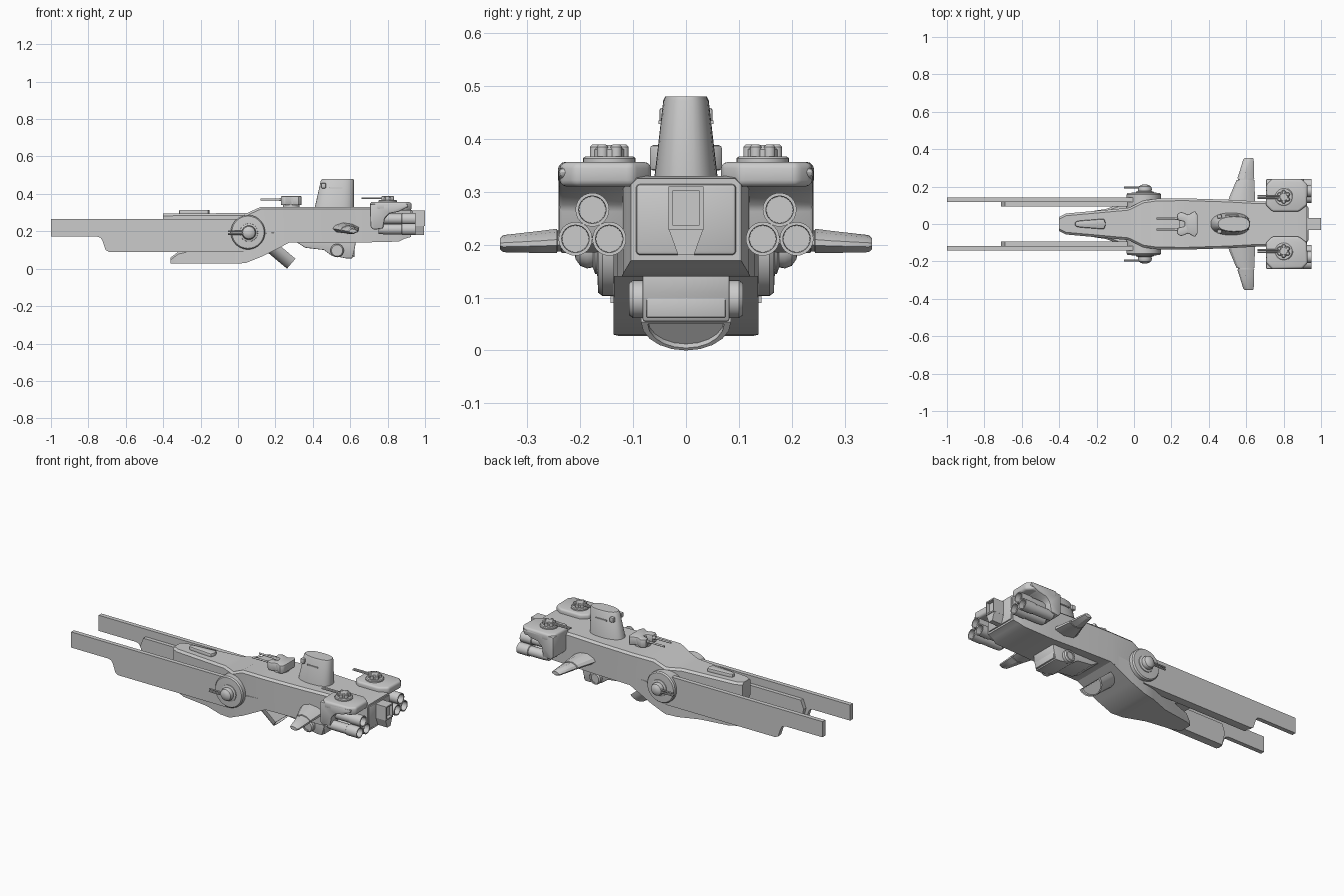
import bpy, bmesh, math
from mathutils import Vector

TAU = 2 * math.pi


def finish(name, bm, bevel=0, seg=2):
    bmesh.ops.recalc_face_normals(bm, faces=bm.faces[:])
    if bevel:
        edges = [e for e in bm.edges if e.calc_face_angle(0) > 0.6]
        bmesh.ops.bevel(bm, geom=edges, offset=bevel, segments=seg, profile=0.5,
                        affect='EDGES', clamp_overlap=True)
        bmesh.ops.recalc_face_normals(bm, faces=bm.faces[:])
    for f in bm.faces:
        f.smooth = True
    for e in bm.edges:
        e.smooth = e.calc_face_angle(0) < math.radians(32)
    me = bpy.data.meshes.new(name)
    bm.to_mesh(me)
    bm.free()
    ob = bpy.data.objects.new(name, me)
    bpy.context.collection.objects.link(ob)
    return ob


def loft(name, rings, bevel=0, seg=2):
    """Skin a list of equal-length rings and cap both ends."""
    bm = bmesh.new()
    vs = [[bm.verts.new(p) for p in r] for r in rings]
    n = len(vs[0])
    for a, b in zip(vs, vs[1:]):
        for i in range(n):
            bm.faces.new((a[i], a[(i + 1) % n], b[(i + 1) % n], b[i]))
    bm.faces.new(vs[0])
    bm.faces.new(vs[-1])
    return finish(name, bm, bevel, seg)


def prism(name, pts, axis, a, b, bevel=0, seg=2):
    """Extrude a 2D outline along y (xz outline), z (xy) or x (yz)."""
    put = {'y': lambda p, t: (p[0], t, p[1]), 'z': lambda p, t: (p[0], p[1], t),
           'x': lambda p, t: (t, p[0], p[1])}[axis]
    return loft(name, [[put(p, t) for p in pts] for t in (a, b)], bevel, seg)


def box(name, x0, x1, y0, y1, z0, z1, bevel=0):
    return prism(name, [(x0, y0), (x1, y0), (x1, y1), (x0, y1)], 'z', z0, z1, bevel)


def lathe(name, origin, axis, profile, n=24):
    """Revolve (radius, distance) pairs round an axis."""
    d = Vector(axis).normalized()
    u = d.orthogonal().normalized()
    v = d.cross(u)
    o = Vector(origin)
    return loft(name, [[o + d * t + (u * math.cos(TAU * i / n) + v * math.sin(TAU * i / n)) * r
                        for i in range(n)] for r, t in profile])


# Main hull: chamfered sections (x, bottom, top, half width)
def section(x, zb, zt, w, c=0.012):
    return [(x, -w, zb), (x, w, zb), (x, w, zt - c), (x, w - c, zt), (x, c - w, zt), (x, -w, zt - c)]


loft("hull", [section(*s) for s in (
    (-0.40, 0.20, 0.295, 0.038), (-0.365, 0.14, 0.295, 0.056), (-0.03, 0.05, 0.297, 0.086),
    (0.05, 0.05, 0.298, 0.125), (0.12, 0.08, 0.33, 0.135), (0.27, 0.14, 0.33, 0.137),
    (0.50, 0.14, 0.33, 0.13), (0.66, 0.14, 0.33, 0.121), (0.86, 0.145, 0.33, 0.119),
    (0.89, 0.16, 0.33, 0.11), (0.925, 0.17, 0.325, 0.104))])
loft("keel", [section(*s) for s in (
    (-0.36, 0.028, 0.06, 0.035), (-0.32, 0.027, 0.09, 0.055), (-0.15, 0.027, 0.13, 0.08),
    (-0.03, 0.027, 0.18, 0.125), (0.04, 0.03, 0.19, 0.137), (0.13, 0.066, 0.2, 0.137),
    (0.28, 0.142, 0.21, 0.136))])
prism("deck_blister", [(-0.315, -0.012), (-0.29, -0.018), (-0.16, -0.028), (-0.15, 0),
                       (-0.16, 0.028), (-0.29, 0.018), (-0.315, 0.012)], 'z', 0.285, 0.315, 0.007)

# Tower: egg-shaped sections leaning back
def egg(x0, x1, w, z):
    c, h = (x0 + x1) / 2, (x1 - x0) / 2
    out = []
    for i in range(32):
        a = TAU * i / 32
        k = 0.75 if math.cos(a) > 0 else 1.0
        out.append((c + h * math.copysign(abs(math.cos(a)) ** k, math.cos(a)),
                    w * math.copysign(abs(math.sin(a)) ** 0.8, math.sin(a)), z))
    return out


loft("tower", [egg(0.41, 0.62, 0.06, 0.325), egg(0.443, 0.62, 0.043, 0.472), egg(0.45, 0.617, 0.039, 0.48)])

# Dorsal gun turret with notched body
half = [(0.27, 0.012), (0.235, 0.02), (0.228, 0.05), (0.25, 0.066), (0.29, 0.05), (0.325, 0.07), (0.34, 0.05)]
prism("dorsal_turret", half + [(x, -y) for x, y in reversed(half)], 'z', 0.34, 0.388, 0.006)
lathe("dorsal_turret_base", (0.285, 0, 0.325), (0, 0, 1), [(0.045, 0), (0.045, 0.02)])

# Ventral scoop: D-shaped tube leaning backward
d, nrm = Vector((0.766, 0, -0.643)), Vector((0.643, 0, 0.766))
end = Vector((0.262, 0, 0.0))
arc = [(0.085 * math.cos(math.pi * i / 10), 0.07 * (1 - math.sin(math.pi * i / 10))) for i in range(11)]


def scoop_ring(t, k=1.0):
    return [end + d * t + nrm * (0.04 + (h - 0.04) * k) + Vector((0, y * k, 0)) for y, h in arc]


loft("ventral_scoop", [scoop_ring(-0.17), scoop_ring(0), scoop_ring(0, 0.85), scoop_ring(-0.012, 0.85)])

# Ventral pod
prism("ventral_pod", [(0.30, 0.15), (0.36, 0.112), (0.46, 0.10), (0.50, 0.07), (0.58, 0.055),
                      (0.61, 0.055), (0.625, 0.11), (0.63, 0.15)], 'y', -0.082, 0.082, 0.004)
box("ventral_pod_panel", 0.60, 0.622, -0.075, 0.075, 0.062, 0.105, 0.003)

# Rear central exhaust box with a hollow end
loft("rear_exhaust", [[(x, y, z) for y, z in ((-w, b), (w, b), (w, t), (-w, t))] for x, w, b, t in (
    (0.88, 0.033, 0.228, 0.31), (1.0, 0.033, 0.228, 0.31), (1.0, 0.025, 0.236, 0.302),
    (0.98, 0.025, 0.236, 0.302))])
prism("rear_exhaust_keel", [(-0.033, 0.23), (0.033, 0.23), (0.015, 0.18), (-0.015, 0.18)], 'x', 0.90, 0.995)
box("rear_panel", 0.90, 0.932, -0.095, 0.095, 0.18, 0.315, 0.008)

for s, side in ((1, "left"), (-1, "right")):
    # Forward blades: stepped outer plate with inner stiffener
    prism(side + "_blade", [(-1, 0.172), (-1, 0.265), (0.05, 0.265), (0.05, 0.09), (-0.69, 0.09),
                            (-0.708, 0.1), (-0.725, 0.15), (-0.735, 0.166), (-0.755, 0.172)],
          'y', s * 0.117, s * 0.143)
    prism(side + "_blade_stiffener", [(-0.71, 0.17), (-0.69, 0.09), (0.0, 0.09), (0.0, 0.22), (-0.69, 0.22)],
          'y', s * 0.094, s * 0.12)

    # Side hub, ball turret and its guns
    lathe(side + "_hub", (0.053, 0, 0.195), (0, s, 0),
          [(0.092, 0.08), (0.092, 0.158), (0.086, 0.166), (0.05, 0.168)], 40)
    lathe(side + "_ball_turret", (0.058, 0, 0.193), (0, s, 0),
          [(0.05, 0.16), (0.048, 0.172), (0.036, 0.176), (0.038, 0.187), (0.033, 0.2), (0.02, 0.209), (0.006, 0.211)])
    for dz in (-0.007, 0.007):
        lathe(side + "_ball_gun", (0.06, s * 0.195, 0.193 + dz), (-1, 0, 0), [(0.005, 0), (0.005, 0.113)], 10)

    # Dorsal barrels and tower details
    lathe(side + "_dorsal_barrel", (0.27, s * 0.03, 0.37), (-1, 0, 0),
          [(0.009, 0), (0.009, 0.05), (0.0055, 0.052), (0.0055, 0.15)], 12)
    box(side + "_tower_lamp", 0.445, 0.47, s * 0.03, s * 0.05, 0.43, 0.458, 0.004)
    box(side + "_tower_rail", 0.49, 0.56, s * 0.035, s * 0.052, 0.428, 0.435)

    # Wing: inner and outer panels with a thin recessed joint
    def foil(y, x0, x1, z, t):
        sh = ((0, 0), (0.1, 0.55), (0.4, 1), (0.75, 0.75), (1, 0.15), (1, -0.3), (0.6, -0.9), (0.15, -0.6))
        return [(x0 + (x1 - x0) * u, s * y, z + t * v) for u, v in sh]

    loft(side + "_wing", [foil(*f) for f in (
        (0.10, 0.50, 0.648, 0.216, 0.032), (0.14, 0.508, 0.647, 0.214, 0.031), (0.235, 0.548, 0.643, 0.207, 0.025),
        (0.236, 0.555, 0.638, 0.206, 0.021), (0.243, 0.557, 0.638, 0.206, 0.021), (0.244, 0.552, 0.643, 0.206, 0.024),
        (0.275, 0.563, 0.642, 0.204, 0.022), (0.345, 0.584, 0.64, 0.201, 0.017), (0.352, 0.592, 0.636, 0.201, 0.011))])

    # Engine nacelle: overhanging slab and front block
    prism(side + "_nacelle_slab", [(0.705, s * 0.10), (0.74, s * 0.066), (0.88, s * 0.066), (0.925, s * 0.10),
                                   (0.928, s * 0.21), (0.90, s * 0.238), (0.74, s * 0.242), (0.708, s * 0.21)],
          'z', 0.31, 0.356, 0.012, 3)
    prism(side + "_nacelle_block", [(0.706, 0.345), (0.708, 0.225), (0.725, 0.208), (0.775, 0.215),
                                    (0.785, 0.27), (0.81, 0.295), (0.86, 0.305), (0.91, 0.33), (0.91, 0.345)],
          'y', s * 0.10, s * 0.241, 0.01, 2)

    # Three exhaust tubes, hollow at the rear
    for y, z in ((0.177, 0.266), (0.145, 0.211), (0.209, 0.211)):
        lathe(side + "_exhaust_tube", (0.75, s * y, z), (1, 0, 0),
              [(0.025, 0), (0.028, 0.04), (0.028, 0.125), (0.032, 0.128), (0.032, 0.2), (0.026, 0.2), (0.025, 0.17)])

    # Nacelle turret: lobed drum with twin guns
    c = (0.80, s * 0.145)
    lathe(side + "_nacelle_turret_base", (*c, 0.345), (0, 0, 1), [(0.05, 0), (0.05, 0.018), (0.045, 0.022)])
    lathe(side + "_nacelle_turret", (*c, 0.36), (0, 0, 1), [(0.03, 0), (0.03, 0.02), (0.02, 0.028)])
    for i in range(6):
        a = TAU * (i + 0.5) / 6
        lathe(side + "_turret_lobe", (c[0] + 0.026 * math.cos(a), c[1] + 0.026 * math.sin(a), 0.36), (0, 0, 1),
              [(0.011, 0), (0.011, 0.025), (0.007, 0.029)], 12)
    for dy in (-0.006, 0.006):
        lathe(side + "_turret_gun", (0.79, c[1] + dy, 0.377), (-1, 0, 0), [(0.005, 0), (0.005, 0.13)], 10)

    # Ventral pod side wheels
    lathe(side + "_pod_wheel", (0.53, 0, 0.097), (0, s, 0),
          [(0.036, 0.07), (0.036, 0.1), (0.03, 0.108), (0.022, 0.108), (0.022, 0.102)])
